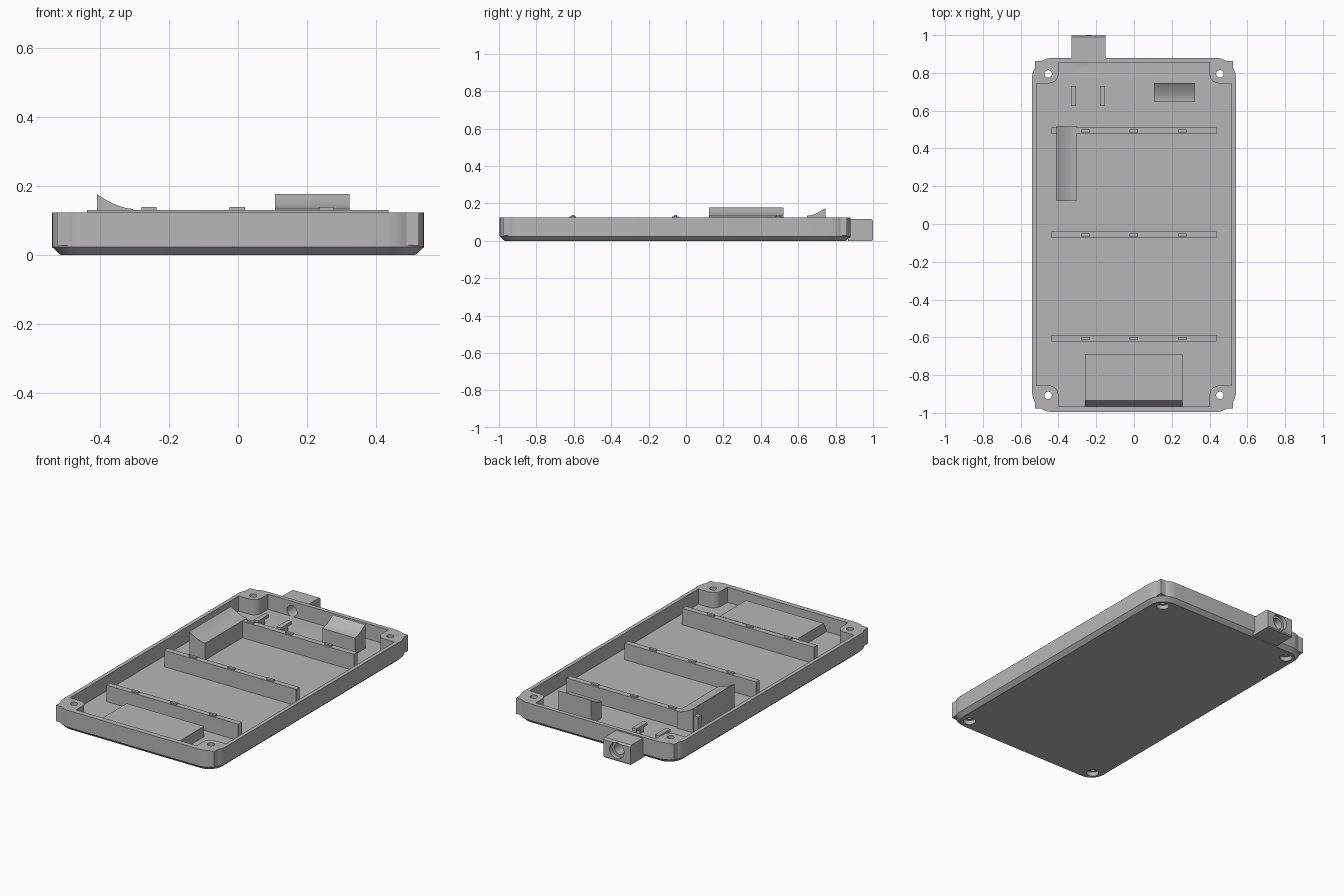
import bpy, bmesh, math
from mathutils import Matrix

cube = bpy.data.objects.get("Cube")
if cube:
    bpy.data.objects.remove(cube, do_unlink=True)

GREY = (0.47, 0.47, 0.47, 1)
mat = bpy.data.materials.new("grey plastic")
mat.use_nodes = True
mat.diffuse_color = GREY
mat.node_tree.nodes["Principled BSDF"].inputs["Base Color"].default_value = GREY

TOP, FLOOR = 0.124, 0.033


def finish(name, bm):
    bmesh.ops.recalc_face_normals(bm, faces=bm.faces)
    mesh = bpy.data.meshes.new(name)
    bm.to_mesh(mesh)
    bm.free()
    obj = bpy.data.objects.new(name, mesh)
    bpy.context.collection.objects.link(obj)
    mesh.materials.append(mat)
    return obj


def loft(name, rings):
    """Join rings of 3D points and cap both ends."""
    bm = bmesh.new()
    loops = [[bm.verts.new(p) for p in ring] for ring in rings]
    n = len(loops[0])
    for a, b in zip(loops, loops[1:]):
        for i in range(n):
            j = (i + 1) % n
            bm.faces.new((a[i], a[j], b[j], b[i]))
    bm.faces.new(loops[0])
    bm.faces.new(loops[-1])
    return finish(name, bm)


def box(name, x, y, z):
    return loft(name, [[(x[0], y[0], h), (x[1], y[0], h), (x[1], y[1], h), (x[0], y[1], h)] for h in z])


def side_profile(name, pts, x):
    """Extrude a y-z profile along x."""
    return loft(name, [[(h, y, z) for y, z in pts] for h in x])


def rounded(hx, y0, y1, r, z, steps=10):
    pts = []
    for k, (cx, cy) in enumerate([(hx - r, y1 - r), (r - hx, y1 - r), (r - hx, y0 + r), (hx - r, y0 + r)]):
        for i in range(steps + 1):
            a = math.pi / 2 * (k + i / steps)
            pts.append((cx + r * math.cos(a), cy + r * math.sin(a), z))
    return pts


def cylinder(name, r, centre, depth, along_y=False):
    bm = bmesh.new()
    rot = Matrix.Rotation(math.pi / 2, 4, 'X') if along_y else Matrix()
    bmesh.ops.create_cone(bm, cap_ends=True, segments=32, radius1=r, radius2=r, depth=depth,
                          matrix=Matrix.Translation(centre) @ rot)
    return finish(name, bm)


def combine(target, tool, operation):
    mod = target.modifiers.new("cut", 'BOOLEAN')
    mod.operation, mod.object, mod.solver = operation, tool, 'EXACT'
    bpy.context.view_layer.objects.active = target
    bpy.ops.object.modifier_apply(modifier=mod.name)
    bpy.data.objects.remove(tool, do_unlink=True)


def smooth(obj):
    bpy.ops.object.select_all(action='DESELECT')
    obj.select_set(True)
    bpy.context.view_layer.objects.active = obj
    bpy.ops.object.shade_smooth_by_angle(angle=math.radians(25))


# Tray with a chamfered underside and an open cavity
tray = loft("tray", [rounded(0.515, -0.971, 0.855, 0.085, 0),
                     rounded(0.54, -0.996, 0.88, 0.11, 0.023),
                     rounded(0.54, -0.996, 0.88, 0.11, TOP)])
combine(tray, box("cavity", (-0.517, 0.517), (-0.965, 0.855), (FLOOR, 0.3)), 'DIFFERENCE')

# Corner posts, rounded on the inside corner
for sx in (-1, 1):
    for sy, inner, outer in ((1, 0.745, 0.862), (-1, -0.855, -0.978)):
        r = 0.05
        plan = [(0.525, inner), (0.525, outer), (0.40, outer)]
        for i in range(9):
            a = math.pi / 2 * i / 8
            plan.append((0.40 + r - r * math.cos(a), inner + sy * (r - r * math.sin(a))))
        post = loft("post", [[(sx * x, y, z) for x, y in plan] for z in (0.028, TOP)])
        combine(tray, post, 'UNION')

# Cable socket block on the back wall
socket = side_profile("socket", [(0.865, 0), (0.995, 0), (1.0, 0.006), (1.0, 0.108), (0.99, 0.117),
                                 (0.865, 0.117)], (-0.33, -0.152))
combine(tray, socket, 'UNION')
combine(tray, cylinder("socket_bore", 0.033, (-0.24, 0.93, 0.065), 0.19, True), 'DIFFERENCE')
combine(tray, cylinder("socket_mouth", 0.048, (-0.24, 1.0, 0.063), 0.05, True), 'DIFFERENCE')

# Screw holes with wide recesses underneath
for x in (-0.455, 0.455):
    for y in (0.795, -0.907):
        combine(tray, cylinder("screw_hole", 0.02, (x, y, 0.1), 0.4), 'DIFFERENCE')
        combine(tray, cylinder("screw_recess", 0.035, (x, y, 0), 0.05), 'DIFFERENCE')
smooth(tray)

# Cross ribs with small locating nubs
LOW = FLOOR - 0.005
for n, y in enumerate((0.493, -0.057, -0.605)):
    box(f"rib_{n + 1}", (-0.438, 0.437), (y - 0.017, y + 0.017), (LOW, 0.131))
    for k, x in enumerate((-0.258, -0.002, 0.257)):
        box(f"rib_{n + 1}_nub_{k + 1}", (x - 0.022, x + 0.022), (y - 0.008, y + 0.008), (0.128, 0.139))

# Front block with a sloped outer end
side_profile("front_block", [(-0.687, LOW), (-0.687, 0.095), (-0.935, 0.095), (-0.965, 0.04), (-0.965, LOW)],
             (-0.259, 0.256))

# Cradles with a concave top rising to one side
STEPS = 12
curve = [(i / STEPS, 0.134 + 0.043 * (i / STEPS) ** 1.7) for i in range(STEPS + 1)]
profile = [(0, LOW)] + curve + [(1, LOW)]
smooth(side_profile("back_cradle", [(0.647 + 0.1 * t, z) for t, z in profile], (0.107, 0.323)))
smooth(loft("side_cradle", [[(-0.305 - 0.105 * t, y, z) for t, z in profile] for y in (0.123, 0.52)]))

# Cable clips: a bar on a narrower stem
for name, x in (("right_clip", -0.32), ("left_clip", -0.167)):
    side_profile(name, [(0.66, LOW), (0.695, LOW), (0.695, 0.058), (0.73, 0.058), (0.73, 0.075),
                        (0.625, 0.075), (0.625, 0.058), (0.66, 0.058)], (x - 0.014, x + 0.014))
